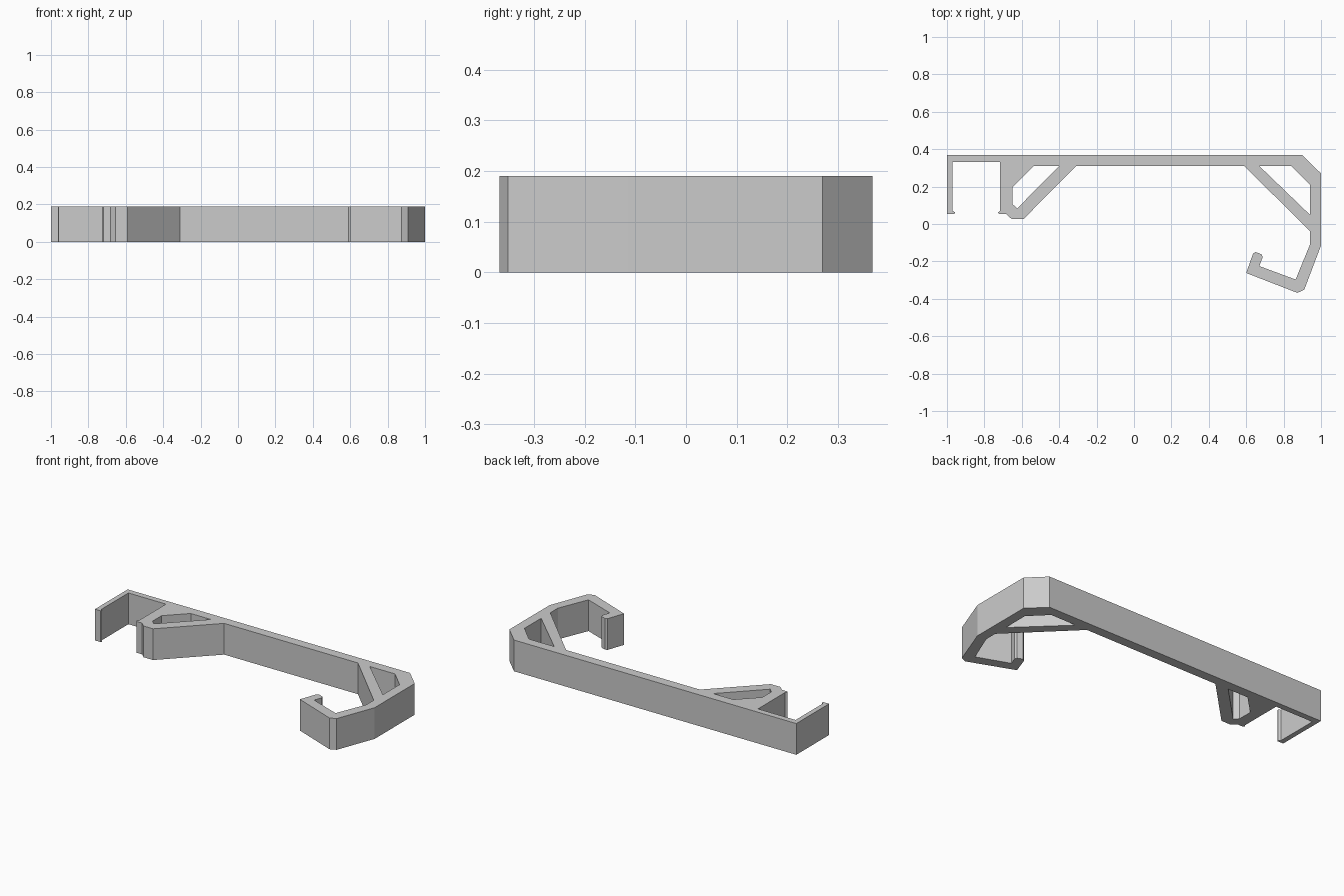
import bpy
import bmesh

cube = bpy.data.objects.get("Cube")
if cube:
    bpy.data.objects.remove(cube, do_unlink=True)

HEIGHT = 0.19

# Plain grey plastic
grey = bpy.data.materials.new("grey plastic")
grey.use_nodes = True
colour = (0.6, 0.6, 0.6, 1)
grey.diffuse_color = colour
grey.node_tree.nodes["Principled BSDF"].inputs["Base Color"].default_value = colour

# Outline pieces, running clockwise from the back left corner
back_bar = [(-1, .368), (.90, .368), (1, .27)]
hook_outer = [(1, -.115), (.91, -.352), (.873, -.368), (.60, -.262)]
hook_lip = [(.637, -.157), (.65, -.15), (.682, -.162), (.688, -.177), (.67, -.225)]
hook_inner = [(.864, -.297), (.94, -.112), (.94, -.038)]
brace_front = [(.59, .31), (-.31, .31), (-.59, .027)]
clip_block = [(-.655, .027), (-.682, .053), (-.72, .053), (-.727, .062),
              (-.717, .071), (-.717, .332)]
clip_arm = [(-.97, .332), (-.97, .071), (-.957, .062), (-.961, .053), (-1, .053)]
outline = (back_bar + hook_outer + hook_lip + hook_inner + brace_front
           + clip_block + clip_arm)

# Openings behind the two diagonal braces
left_opening = [(-.65, .195), (-.535, .31), (-.40, .31), (-.625, .083), (-.65, .107)]
right_opening = [(.67, .31), (.84, .31), (.94, .21), (.94, .05)]


def extruded_profile(name, loops, height, material):
    """Fill an outline with holes and give it straight walls."""
    bm = bmesh.new()
    edges = []
    for loop in loops:
        verts = [bm.verts.new((x, y, 0)) for x, y in loop]
        edges += [bm.edges.new((a, b)) for a, b in zip(verts, verts[1:] + verts[:1])]
    bmesh.ops.triangle_fill(bm, edges=edges, use_beauty=True, use_dissolve=False)
    result = bmesh.ops.extrude_face_region(bm, geom=bm.faces[:], use_keep_orig=True)
    top = [g for g in result["geom"] if isinstance(g, bmesh.types.BMVert)]
    bmesh.ops.translate(bm, verts=top, vec=(0, 0, height))
    bmesh.ops.recalc_face_normals(bm, faces=bm.faces[:])
    mesh = bpy.data.meshes.new(name)
    bm.to_mesh(mesh)
    bm.free()
    mesh.materials.append(material)
    obj = bpy.data.objects.new(name, mesh)
    bpy.context.collection.objects.link(obj)
    return obj


extruded_profile("clip_bracket", [outline, left_opening, right_opening], HEIGHT, grey)
